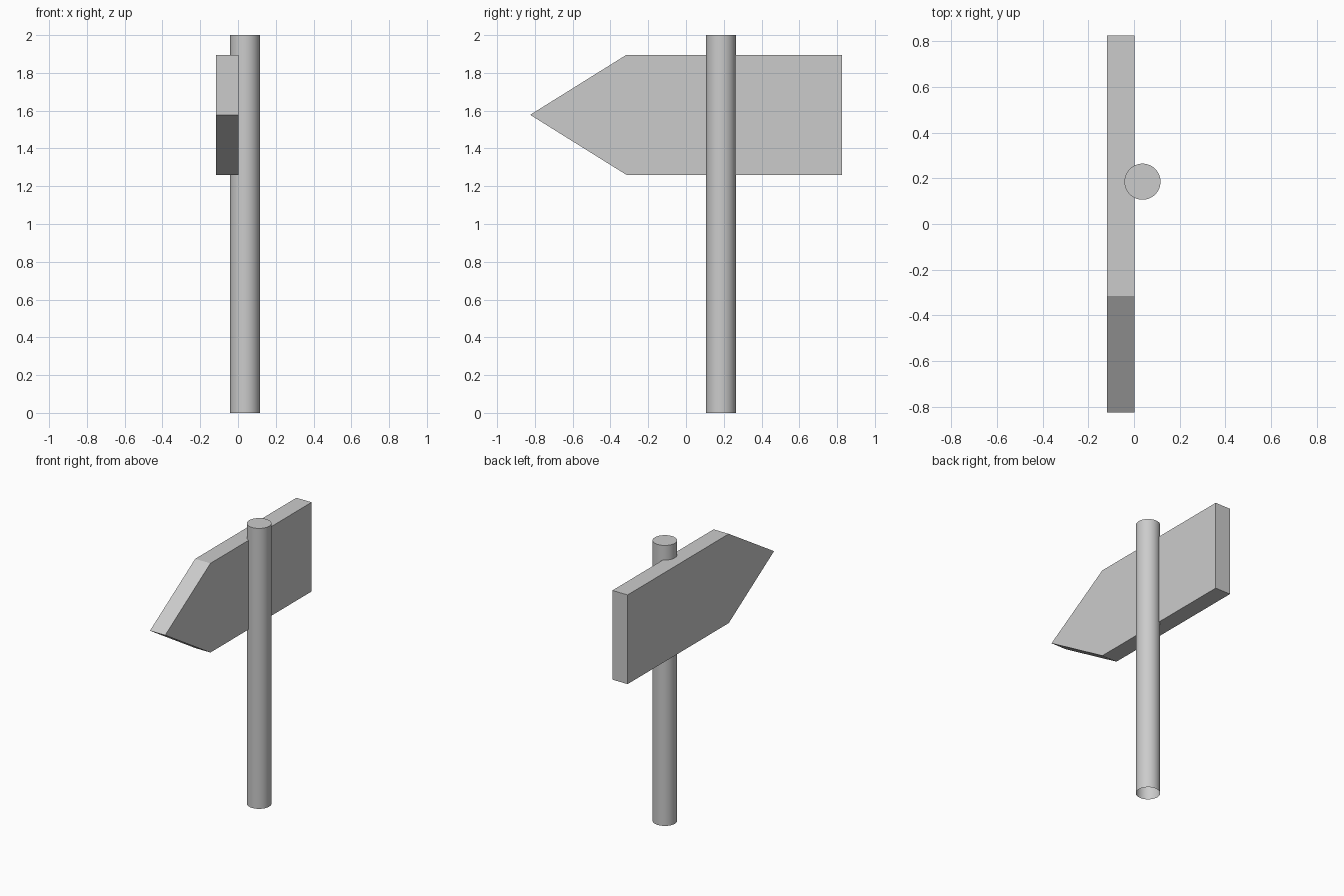
import bpy, bmesh
from mathutils import Matrix

if "Cube" in bpy.data.objects:
    bpy.data.objects.remove(bpy.data.objects["Cube"])

POST_R, POST_H = 0.079, 2.0
POST_X, POST_Y = 0.037, 0.185


def make_object(name, bm):
    mesh = bpy.data.meshes.new(name)
    bm.to_mesh(mesh)
    bm.free()
    obj = bpy.data.objects.new(name, mesh)
    bpy.context.collection.objects.link(obj)
    return obj


# Round post: capped on top, open underneath
bm = bmesh.new()
bmesh.ops.create_cone(bm, cap_ends=True, segments=48, radius1=POST_R,
                      radius2=POST_R, depth=POST_H,
                      matrix=Matrix.Translation((POST_X, POST_Y, POST_H / 2)))
bottom = [f for f in bm.faces if f.normal.z < -0.9]
bmesh.ops.delete(bm, geom=bottom, context='FACES_ONLY')
post = make_object("post", bm)
bpy.context.view_layer.objects.active = post
post.select_set(True)
bpy.ops.object.shade_smooth_by_angle()

# Arrow-shaped board: side profile (y, z) extruded along x
profile = [(-0.825, 1.578), (-0.315, 1.26), (0.825, 1.26),
           (0.825, 1.896), (-0.315, 1.896)]
X_BACK, X_FRONT = -0.117, 0.003
bm = bmesh.new()
face = bm.faces.new([bm.verts.new((X_BACK, y, z)) for y, z in profile])
ext = bmesh.ops.extrude_face_region(bm, geom=[face], use_keep_orig=True)
moved = [g for g in ext["geom"] if isinstance(g, bmesh.types.BMVert)]
bmesh.ops.translate(bm, verts=moved, vec=(X_FRONT - X_BACK, 0, 0))
bmesh.ops.recalc_face_normals(bm, faces=bm.faces)
make_object("arrow_board", bm)
